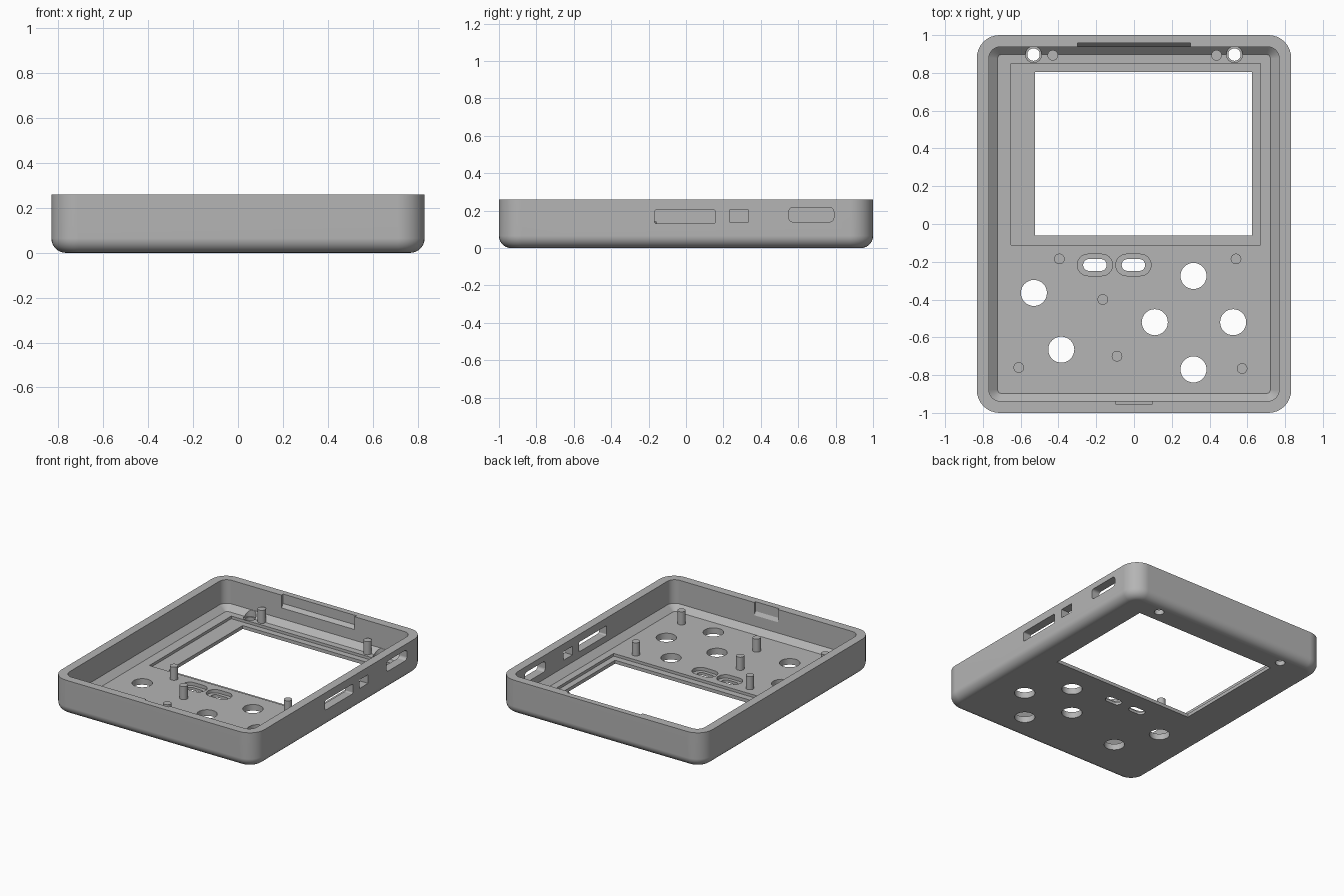
import bpy
import bmesh
import math

cube = bpy.data.objects.get("Cube")
if cube:
    bpy.data.objects.remove(cube, do_unlink=True)

grey = bpy.data.materials.new("plain grey")
grey.use_nodes = True
grey.diffuse_color = (0.46, 0.46, 0.46, 1)
grey.node_tree.nodes["Principled BSDF"].inputs["Base Color"].default_value = grey.diffuse_color

FLOOR, TOP = 0.045, 0.26
HALF_X, HALF_Y, CORNER, FILLET = 0.832, 1.0, 0.12, 0.065


def rounded(cx, cy, w, h, r, n=8):
    """Counter-clockwise outline of a rounded rectangle; a circle if w = h = 2r."""
    pts = []
    for k, (sx, sy) in enumerate([(1, 1), (-1, 1), (-1, -1), (1, -1)]):
        for i in range(n + 1):
            a = math.pi / 2 * (k + i / n)
            pts.append((cx + sx * (w / 2 - r) + r * math.cos(a),
                        cy + sy * (h / 2 - r) + r * math.sin(a)))
    return pts


def box(x0, x1, y0, y1, r=0.0):
    if r == 0:
        return [(x0, y0), (x1, y0), (x1, y1), (x0, y1)]
    return rounded((x0 + x1) / 2, (y0 + y1) / 2, x1 - x0, y1 - y0, r)


def circle(x, y, r):
    return rounded(x, y, 2 * r, 2 * r, r)


def loft(name, rings):
    """Skin a stack of equal-length rings and cap both ends."""
    bm = bmesh.new()
    loops = [[bm.verts.new(p) for p in ring] for ring in rings]
    n = len(loops[0])
    for a, b in zip(loops, loops[1:]):
        for i in range(n):
            j = (i + 1) % n
            bm.faces.new((a[i], a[j], b[j], b[i]))
    bm.faces.new(loops[0][::-1])
    bm.faces.new(loops[-1])
    bmesh.ops.remove_doubles(bm, verts=bm.verts, dist=1e-5)
    bmesh.ops.recalc_face_normals(bm, faces=bm.faces)
    mesh = bpy.data.meshes.new(name)
    bm.to_mesh(mesh)
    bm.free()
    mesh.materials.append(grey)
    obj = bpy.data.objects.new(name, mesh)
    bpy.context.collection.objects.link(obj)
    return obj


def prism(name, outline, lo, hi, axis="z"):
    if axis == "z":
        return loft(name, [[(a, b, t) for a, b in outline] for t in (lo, hi)])
    return loft(name, [[(t, a, b) for a, b in outline] for t in (lo, hi)])


def activate(obj):
    bpy.ops.object.select_all(action="DESELECT")
    obj.select_set(True)
    bpy.context.view_layer.objects.active = obj


def cut(target, outline, lo, hi, axis="z"):
    cutter = prism("cutter", outline, lo, hi, axis)
    cutter.hide_render = True
    activate(target)
    mod = target.modifiers.new("cut", "BOOLEAN")
    mod.operation, mod.solver, mod.object = "DIFFERENCE", "EXACT", cutter
    bpy.ops.object.modifier_apply(modifier=mod.name)
    bpy.data.objects.remove(cutter, do_unlink=True)


def smooth(obj):
    activate(obj)
    bpy.ops.object.shade_smooth_by_angle(angle=math.radians(30))
    mod = obj.modifiers.new("weighted normals", "WEIGHTED_NORMAL")
    mod.keep_sharp = True


# Shell: filleted outside, rim, straight inner wall, chamfer down to the floor
def ring(hx, hy, r, z):
    return [(x, y, z) for x, y in rounded(0, 0, 2 * hx, 2 * hy, r)]


rings = []
for i in range(8):
    a = math.pi / 2 * i / 7
    d = FILLET * (1 - math.sin(a))
    rings.append(ring(HALF_X - d, HALF_Y - d, CORNER - d, FILLET * (1 - math.cos(a))))
rings += [ring(HALF_X, HALF_Y, CORNER, TOP),
          ring(0.768, 0.938, 0.06, TOP),
          ring(0.768, 0.938, 0.06, FLOOR + 0.04),
          ring(0.722, 0.897, 0.02, FLOOR)]
shell = loft("shell", rings)

# Screen recess and opening
cut(shell, box(-0.65, 0.67, -0.11, 0.85), 0.025, 0.07)
cut(shell, box(-0.525, 0.625, -0.062, 0.805), -0.1, 0.1)

# Round button holes
for x, y in [(-0.53, -0.365), (-0.385, -0.665), (0.11, -0.52),
             (0.525, -0.52), (0.315, -0.275), (0.315, -0.77)]:
    cut(shell, circle(x, y, 0.069), -0.1, 0.1)

# Pill-shaped button slots with recessed surrounds
for x in (-0.207, -0.003):
    cut(shell, rounded(x, -0.217, 0.186, 0.114, 0.056), 0.02, 0.1)
    cut(shell, rounded(x, -0.217, 0.124, 0.062, 0.03), -0.1, 0.1)

# Screw holes with counterbores in the back corners
for x in (-0.532, 0.532):
    cut(shell, circle(x, 0.897, 0.043), 0.035, 0.084)
    cut(shell, circle(x, 0.897, 0.033), -0.1, 0.1)

# Port openings through the right wall
for y0, y1, z0, z1, r in [(-0.168, 0.158, 0.131, 0.203, 0.01),
                          (0.233, 0.335, 0.139, 0.203, 0.0),
                          (0.55, 0.79, 0.14, 0.217, 0.022)]:
    cut(shell, box(y0, y1, z0, z1, r), 0.7, 0.9, "x")

# Latch notches inside the back and front walls, with ramped lower edges
for half, side, deep in [(0.3, 1, 0.958), (0.097, -1, 0.953)]:
    profile = [(0.9, 0.15), (0.938, 0.165), (deep, 0.19), (deep, 0.3), (0.9, 0.3)]
    cut(shell, [(side * y, z) for y, z in profile], -half, half, "x")
smooth(shell)

# Locating pegs standing on the floor
for i, (x, y) in enumerate([(-0.395, -0.185), (0.54, -0.185), (-0.165, -0.4),
                            (-0.09, -0.7), (-0.61, -0.76), (0.572, -0.765),
                            (-0.43, 0.893), (0.437, 0.893)]):
    smooth(prism(f"peg_{i + 1}", circle(x, y, 0.028), FLOOR - 0.01, 0.142))
